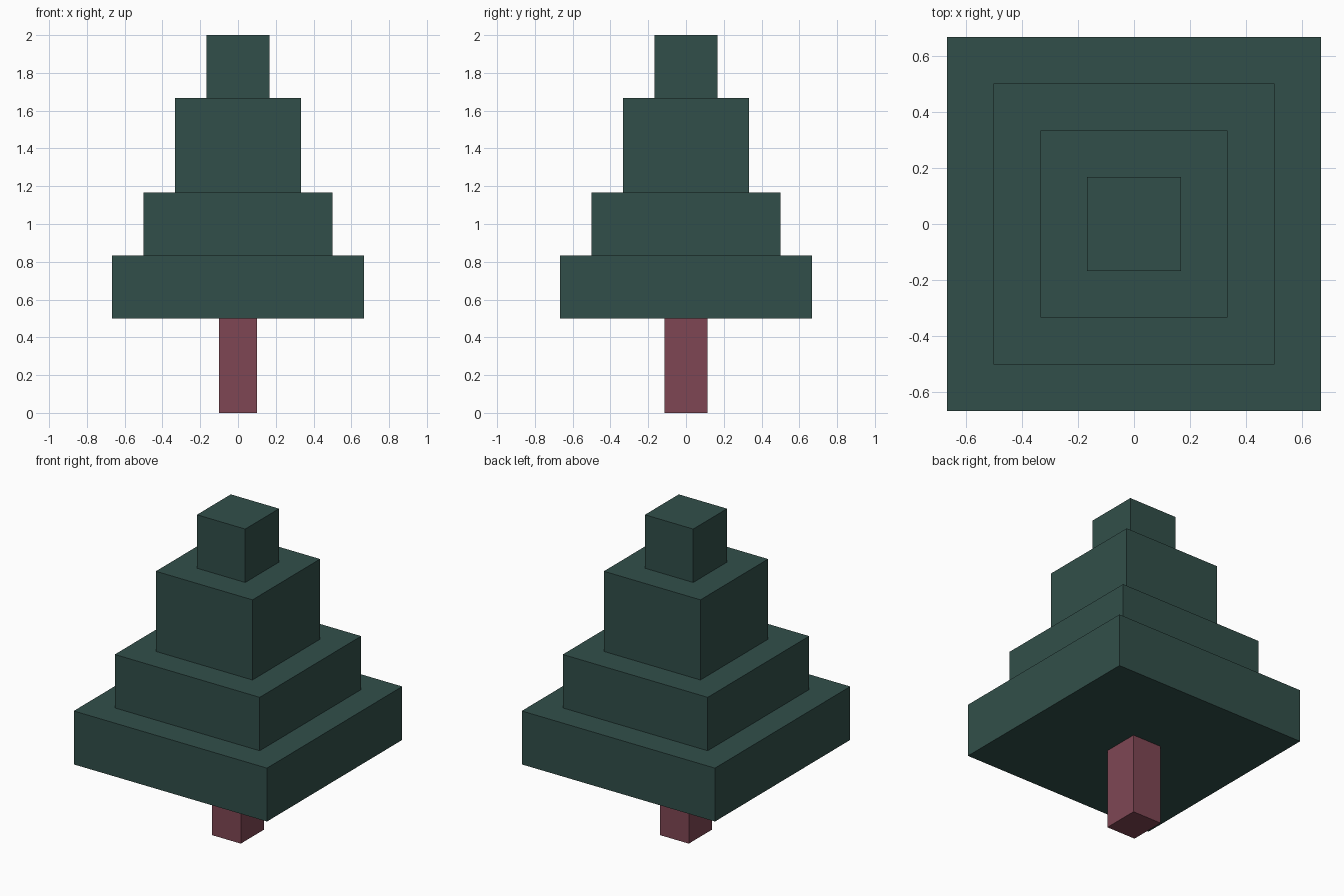
import bpy

if "Cube" in bpy.data.objects:
    bpy.data.objects.remove(bpy.data.objects["Cube"])


def material(name, rgb):
    mat = bpy.data.materials.new(name)
    mat.diffuse_color = (*rgb, 1.0)
    mat.use_nodes = True
    mat.node_tree.nodes["Principled BSDF"].inputs["Base Color"].default_value = mat.diffuse_color
    return mat


def box(name, width, depth, z0, z1, mat):
    """Box centred on the z axis, from height z0 to z1."""
    bpy.ops.mesh.primitive_cube_add(size=1, location=(0, 0, (z0 + z1) / 2))
    obj = bpy.context.object
    obj.name = name
    obj.scale = (width, depth, z1 - z0)
    bpy.ops.object.transform_apply(location=False, rotation=False, scale=True)
    obj.data.materials.append(mat)
    return obj


green = material("dark pine green", (0.031, 0.078, 0.068))
bark = material("reddish bark", (0.212, 0.062, 0.088))

# Trunk, slightly deeper than wide
box("trunk", 0.2, 0.23, 0.0, 0.5, bark)

# Stacked square foliage tiers: (half width in sixths, bottom, top in sixths)
tiers = [(4, 3, 5), (3, 5, 7), (2, 7, 10), (1, 10, 12)]
for i, (half, low, high) in enumerate(tiers, 1):
    box(f"foliage_tier_{i}", half / 3, half / 3, low / 6, high / 6, green)
